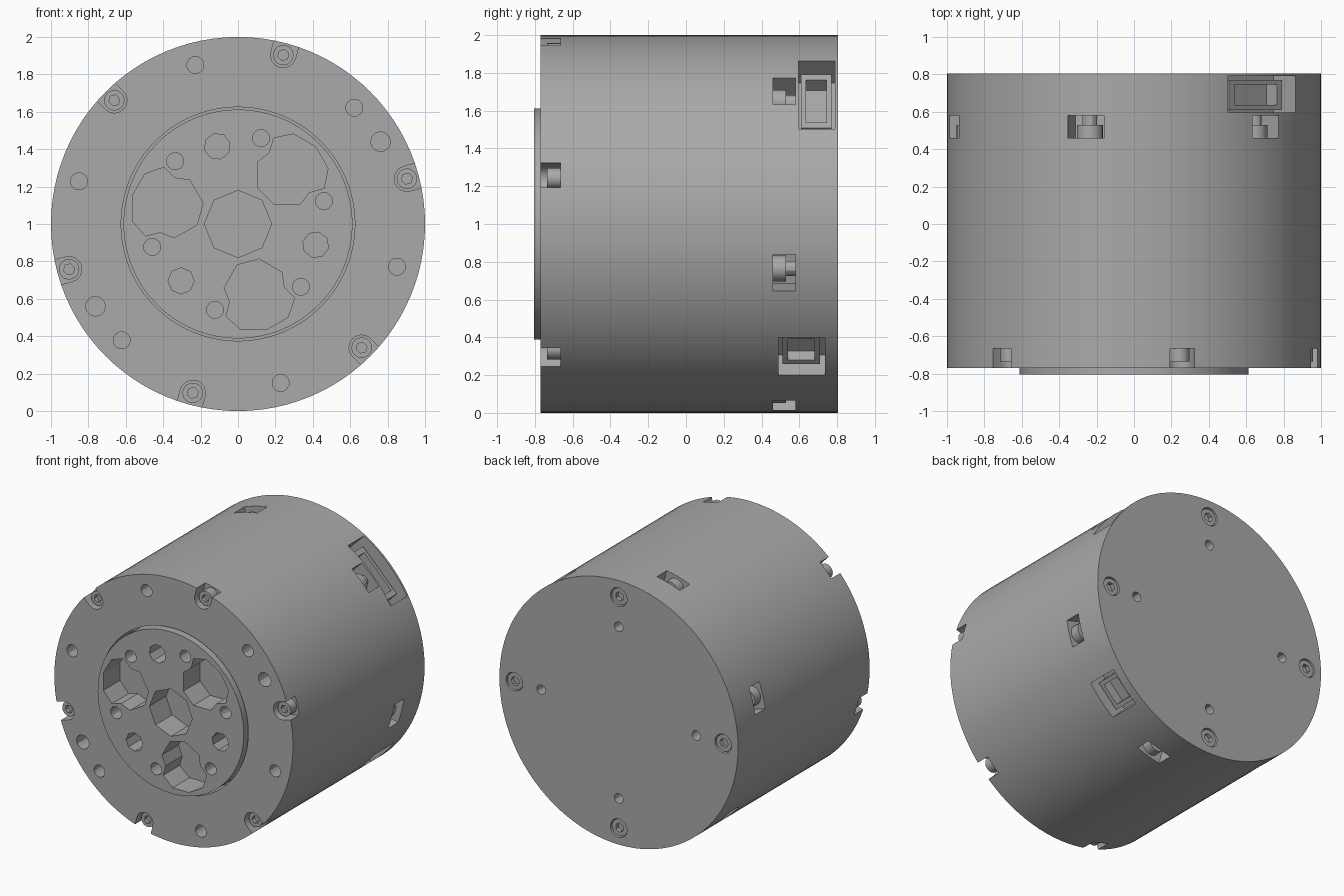
import bpy, bmesh
from math import sin, cos, pi, radians

cube = bpy.data.objects.get("Cube")
if cube:
    bpy.data.objects.remove(cube, do_unlink=True)

grey = bpy.data.materials.new("machined_grey")
grey.use_nodes = True
colour = (0.4, 0.4, 0.4, 1)
grey.diffuse_color = colour
grey.node_tree.nodes["Principled BSDF"].inputs["Base Color"].default_value = colour


def circle(r, n, cx=0, cz=0):
    return [(cx + r * cos(2 * pi * i / n), cz + r * sin(2 * pi * i / n)) for i in range(n)]


def box(r0, r1, half):
    return [(r0, -half), (r1, -half), (r1, half), (r0, half)]


def slot(r, centre, outer):
    """U-shaped outline, round towards the axis and open at the rim."""
    arc = [(centre + r * cos(a), r * sin(a)) for a in (pi / 2 + pi * i / 8 for i in range(9))]
    return arc + [(outer, -r), (outer, r)]


def prism(name, outline, y0, y1, angle=0):
    """Extrude a radial/tangential outline along y, turned about the axis."""
    a = radians(angle)
    bm = bmesh.new()
    rings = []
    for y in (y0, y1):
        rings.append([bm.verts.new((u * cos(a) - v * sin(a), y, 1 + u * sin(a) + v * cos(a)))
                      for u, v in outline])
    bm.faces.new(rings[0])
    bm.faces.new(rings[1][::-1])
    n = len(outline)
    for i in range(n):
        j = (i + 1) % n
        bm.faces.new((rings[0][j], rings[0][i], rings[1][i], rings[1][j]))
    bmesh.ops.recalc_face_normals(bm, faces=bm.faces)
    mesh = bpy.data.meshes.new(name)
    bm.to_mesh(mesh)
    bm.free()
    ob = bpy.data.objects.new(name, mesh)
    bpy.context.collection.objects.link(ob)
    mesh.materials.append(grey)
    return ob


def activate(ob):
    bpy.ops.object.select_all(action='DESELECT')
    ob.select_set(True)
    bpy.context.view_layer.objects.active = ob


def cut(ob, outline, y0, y1, angles=(0,)):
    for a in angles:
        tool = prism("cutter", outline, y0, y1, a)
        tool.hide_render = True
        mod = ob.modifiers.new("cut", 'BOOLEAN')
        mod.operation = 'DIFFERENCE'
        mod.solver = 'EXACT'
        mod.object = tool
        activate(ob)
        bpy.ops.object.modifier_apply(modifier=mod.name)
        bpy.data.objects.remove(tool, do_unlink=True)


def finish(ob):
    activate(ob)
    bpy.ops.object.shade_smooth_by_angle(angle=radians(30))


def screw(name, r, centre, y0, y1, angle, socket_from):
    """Cap screw with a hex socket in the end at socket_from."""
    ob = prism(name, circle(r, 16, centre), y0, y1, angle)
    depth = 0.03
    cut(ob, circle(r * 0.55, 6, centre), socket_from - depth, socket_from + depth, (angle,))
    finish(ob)


SIDES = 96
sixth_a = range(15, 360, 60)
sixth_b = range(45, 360, 60)
thirds = range(45, 360, 120)
quarters = range(0, 360, 90)

# Main housing
finish(prism("main_housing", circle(1, SIDES), -0.6, 0.41))

# Front flange with hub opening, screw slots, threaded holes and dowel holes
flange = prism("front_flange", circle(1, SIDES), -0.77, -0.6)
cut(flange, circle(0.625, SIDES), -0.9, -0.5)
cut(flange, slot(0.068, 0.935, 1.1), -0.9, -0.665, sixth_a)
cut(flange, circle(0.046, 12, 0.88), -0.9, -0.64, sixth_b)
cut(flange, circle(0.053, 12, 0.88), -0.9, -0.64, (30, 210))
finish(flange)
for a in sixth_a:
    screw("front_screw", 0.055, 0.935, -0.735, -0.66, a, -0.735)

# Output hub with centre bore, lobed pockets and bolt holes
hub = prism("output_hub", circle(0.612, SIDES), -0.805, -0.59)
core_depth = -0.605
half = [(0.21, 0.06), (0.31, 0.16), (0.39, 0.15), (0.46, 0.19), (0.55, 0.13)]
lobe = [(u, -v) for u, v in half] + [(0.585, 0)] + half[::-1]
cut(hub, circle(0.18, 8), -0.9, core_depth)
cut(hub, lobe, -0.9, core_depth, thirds)
cut(hub, circle(0.07, 8, 0.43), -0.9, core_depth, [a + 60 for a in thirds])
cut(hub, circle(0.046, 12, 0.475), -0.9, -0.65, sixth_a)
finish(hub)

# Rear ring with open screw windows
ring = prism("rear_ring", circle(1, SIDES), 0.41, 0.58)
cut(ring, box(0.84, 1.1, 0.1), 0.46, 0.7, sixth_b)
cut(ring, box(0.84, 1.1, 0.14), 0.49, 0.7, (-45,))
finish(ring)
for a in sixth_b:
    if a != 315:
        finish(prism("ring_screw_head", circle(0.07, 16, 0.91), 0.45, 0.53, a))
        finish(prism("ring_screw_shank", circle(0.04, 12, 0.91), 0.52, 0.59, a))

# Rear cap with connector openings, screw recesses and small holes
cap = prism("rear_cap", circle(1, SIDES), 0.58, 0.805)
cut(cap, box(0.8, 1.1, 0.255), 0.595, 0.79, (45,))
cut(cap, box(0.84, 1.1, 0.14), 0.5, 0.735, (-45,))
cut(cap, circle(0.07, 16, 0.875), 0.76, 0.9, quarters)
cut(cap, circle(0.037, 12, 0.65), 0.7, 0.9, quarters)
finish(cap)
for a in quarters:
    screw("rear_screw", 0.064, 0.875, 0.75, 0.795, a, 0.795)

# Sockets seated in the two connector openings
large = prism("large_connector", box(0.79, 0.92, 0.2), 0.61, 0.77, 45)
cut(large, box(0.84, 1, 0.16), 0.635, 0.745, (45,))
finish(large)
small = prism("small_connector", box(0.83, 0.94, 0.11), 0.51, 0.71, -45)
cut(small, box(0.87, 1, 0.08), 0.54, 0.68, (-45,))
finish(small)
